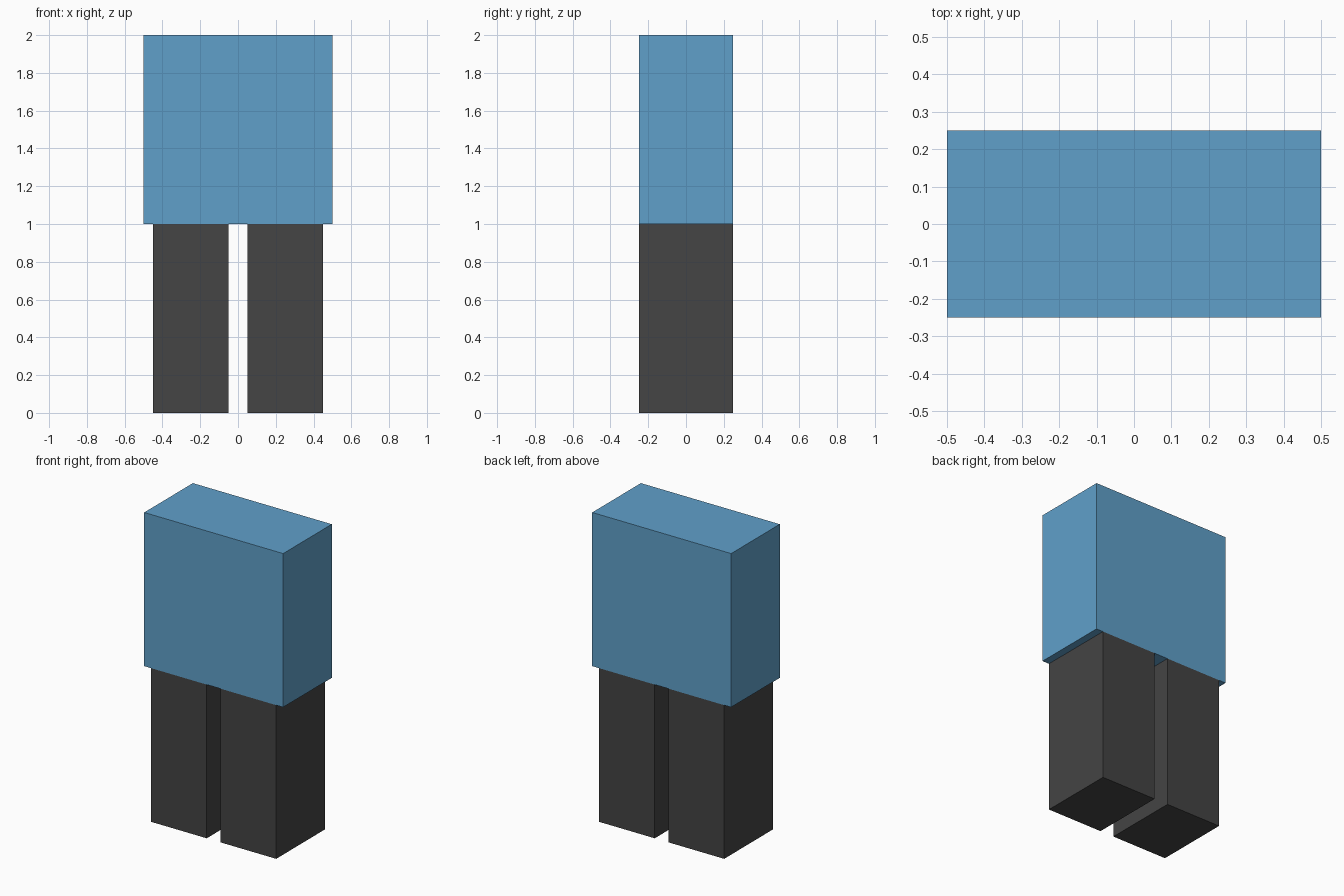
import bpy

if "Cube" in bpy.data.objects:
    bpy.data.objects.remove(bpy.data.objects["Cube"])


def make_material(name, rgb):
    mat = bpy.data.materials.new(name)
    mat.diffuse_color = (*rgb, 1.0)
    mat.use_nodes = True
    mat.node_tree.nodes["Principled BSDF"].inputs["Base Color"].default_value = mat.diffuse_color
    return mat


def box(name, centre, size, mat):
    bpy.ops.mesh.primitive_cube_add(size=1, location=centre)
    obj = bpy.context.object
    obj.name = name
    obj.scale = size
    bpy.ops.object.transform_apply(location=False, rotation=False, scale=True)
    obj.data.materials.append(mat)
    return obj


blue = make_material("sky_blue", (0.117, 0.352, 0.591))
charcoal = make_material("charcoal", (0.058, 0.058, 0.058))

# Torso block
box("torso", (0, 0, 1.5), (1.0, 0.5, 1.0), blue)

# Pair of legs with a narrow gap between them
for side, x in (("left", -0.25), ("right", 0.25)):
    box(side + "_leg", (x, 0, 0.5), (0.4, 0.5, 1.0), charcoal)
